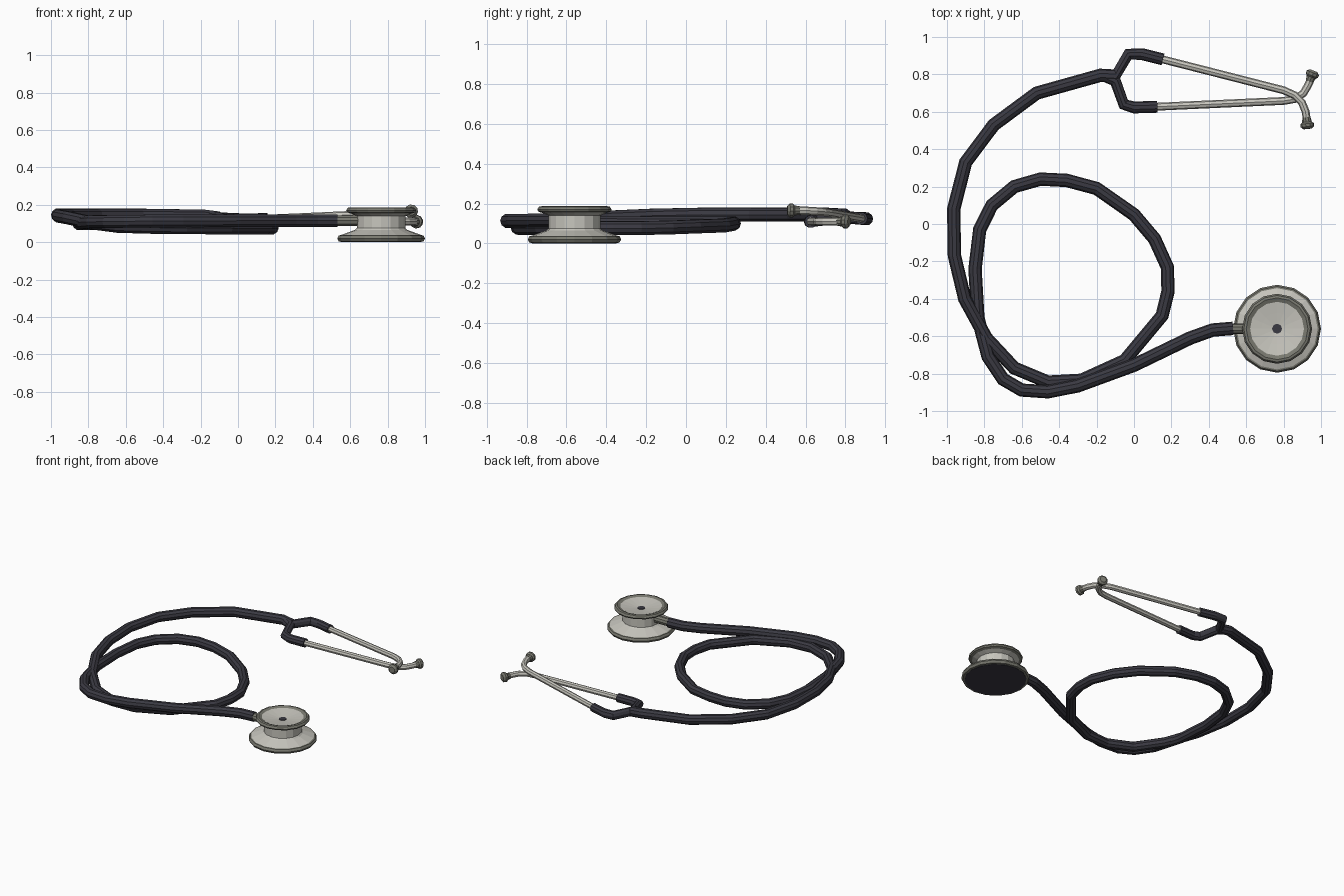
import bpy, bmesh, math
from mathutils import Vector


def material(name, rgb):
    m = bpy.data.materials.new(name)
    m.diffuse_color = (*rgb, 1)
    return m


RUBBER = material("dark rubber", (0.042, 0.041, 0.054))
METAL = material("light metal", (0.57, 0.56, 0.51))
GREY = material("dark metal", (0.19, 0.19, 0.16))


def pipe(name, points, radius, mat, res=3):
    """Round tube mitred along a list of points."""
    cu = bpy.data.curves.new(name, 'CURVE')
    cu.dimensions = '3D'
    cu.bevel_depth = radius
    cu.bevel_resolution = res
    cu.use_fill_caps = True
    sp = cu.splines.new('POLY')
    sp.points.add(len(points) - 1)
    for p, co in zip(sp.points, points):
        p.co = (*co, 1)
    sp.use_smooth = False
    ob = bpy.data.objects.new(name, cu)
    bpy.context.collection.objects.link(ob)
    cu.materials.append(mat)
    bpy.ops.object.select_all(action='DESELECT')
    bpy.context.view_layer.objects.active = ob
    ob.select_set(True)
    bpy.ops.object.convert(target='MESH')
    return ob


def lathe(name, profile, sides, mat, origin, axis=(0, 0, 1)):
    """Turn a (radius, height) profile about an axis; open ends get capped."""
    bm = bmesh.new()
    rot = Vector((0, 0, 1)).rotation_difference(Vector(axis))
    rings = []
    for r, h in profile:
        rings.append([bm.verts.new(Vector(origin) + rot @ Vector(
            (r * math.cos(math.tau * i / sides), r * math.sin(math.tau * i / sides), h)))
            for i in range(sides)])
    for a, b in zip(rings, rings[1:]):
        for i in range(sides):
            j = (i + 1) % sides
            bm.faces.new((a[i], a[j], b[j], b[i]))
    bm.faces.new(rings[0][::-1])
    bm.faces.new(rings[-1])
    bmesh.ops.recalc_face_normals(bm, faces=bm.faces)
    me = bpy.data.meshes.new(name)
    bm.to_mesh(me)
    bm.free()
    me.materials.append(mat)
    ob = bpy.data.objects.new(name, me)
    bpy.context.collection.objects.link(ob)
    return ob


# Long coiled tube, from the fork round the loop to the chest piece
pipe("coiled_tube", [
    (-0.10, 0.79, 0.13), (-0.18, 0.795, 0.14), (-0.52, 0.70, 0.145), (-0.75, 0.53, 0.145),
    (-0.90, 0.33, 0.145), (-0.964, 0.08, 0.145), (-0.96, -0.17, 0.14), (-0.905, -0.40, 0.13),
    (-0.79, -0.61, 0.105), (-0.64, -0.77, 0.085), (-0.46, -0.845, 0.08), (-0.28, -0.835, 0.078),
    (-0.05, -0.73, 0.077), (0.15, -0.49, 0.077), (0.182, -0.36, 0.077), (0.178, -0.23, 0.077),
    (0.11, -0.08, 0.08), (0.0, 0.05, 0.085), (-0.20, 0.19, 0.09), (-0.36, 0.233, 0.098),
    (-0.50, 0.24, 0.10), (-0.64, 0.20, 0.10), (-0.76, 0.10, 0.10), (-0.825, -0.03, 0.10),
    (-0.85, -0.24, 0.10), (-0.835, -0.50, 0.105), (-0.78, -0.71, 0.11), (-0.70, -0.83, 0.11),
    (-0.60, -0.888, 0.112), (-0.46, -0.897, 0.113), (-0.30, -0.865, 0.114),
    (0.0, -0.755, 0.115), (0.30, -0.61, 0.115), (0.42, -0.567, 0.115), (0.53, -0.558, 0.115)],
    0.036, RUBBER)

# Forked rubber sleeves
pipe("upper_fork", [(-0.17, 0.797, 0.138), (-0.10, 0.79, 0.13), (-0.03, 0.908, 0.125),
                    (0.045, 0.908, 0.123), (0.155, 0.88, 0.125)], 0.032, RUBBER)
pipe("lower_fork", [(-0.17, 0.797, 0.138), (-0.10, 0.765, 0.13), (-0.055, 0.64, 0.115),
                    (0.0, 0.623, 0.11), (0.125, 0.627, 0.11)], 0.032, RUBBER)

# Metal ear tubes that cross near their ends
pipe("upper_ear_tube", [(0.13, 0.886, 0.125), (0.80, 0.715, 0.155), (0.86, 0.688, 0.158),
                        (0.898, 0.65, 0.161), (0.918, 0.60, 0.164), (0.925, 0.55, 0.166)],
     0.021, METAL, 2)
pipe("lower_ear_tube", [(0.10, 0.626, 0.11), (0.80, 0.658, 0.11), (0.86, 0.668, 0.11),
                        (0.905, 0.698, 0.11), (0.93, 0.74, 0.11), (0.95, 0.785, 0.11)],
     0.021, METAL, 2)

# Ear tips
tip = [(0.022, 0), (0.026, 0.025), (0.036, 0.034), (0.036, 0.05), (0.022, 0.062)]
lathe("front_ear_tip", tip, 10, GREY, (0.922, 0.57, 0.165), (0.1, -1, 0.02))
lathe("back_ear_tip", tip, 10, GREY, (0.938, 0.762, 0.11), (0.4, 1, 0))

# Chest piece: diaphragm, rim, body, bell rim, bell bowl, sound hole
C = (0.765, -0.56, 0)
S = 16
lathe("diaphragm", [(0.212, 0.0), (0.212, 0.01)], S, RUBBER, C)
lathe("diaphragm_rim", [(0.212, 0.002), (0.226, 0.004), (0.235, 0.02), (0.226, 0.036),
                        (0.205, 0.04)], S, GREY, C)
lathe("chest_body", [(0.217, 0.038), (0.14, 0.066), (0.13, 0.075), (0.13, 0.14),
                     (0.172, 0.158)], S, METAL, C)
lathe("bell_rim", [(0.165, 0.154), (0.182, 0.16), (0.187, 0.17), (0.178, 0.184), (0.165, 0.187),
                   (0.142, 0.178), (0.142, 0.160)], S, GREY, C)
lathe("bell_bowl", [(0.144, 0.159), (0.144, 0.179), (0.085, 0.17), (0.02, 0.161)], S, METAL, C)
lathe("sound_hole", [(0.027, 0.158), (0.027, 0.165)], 8, RUBBER, C)

# Metal stem joining tube and chest piece
pipe("stem", [(0.50, -0.56, 0.115), (0.66, -0.56, 0.115)], 0.029, GREY)
